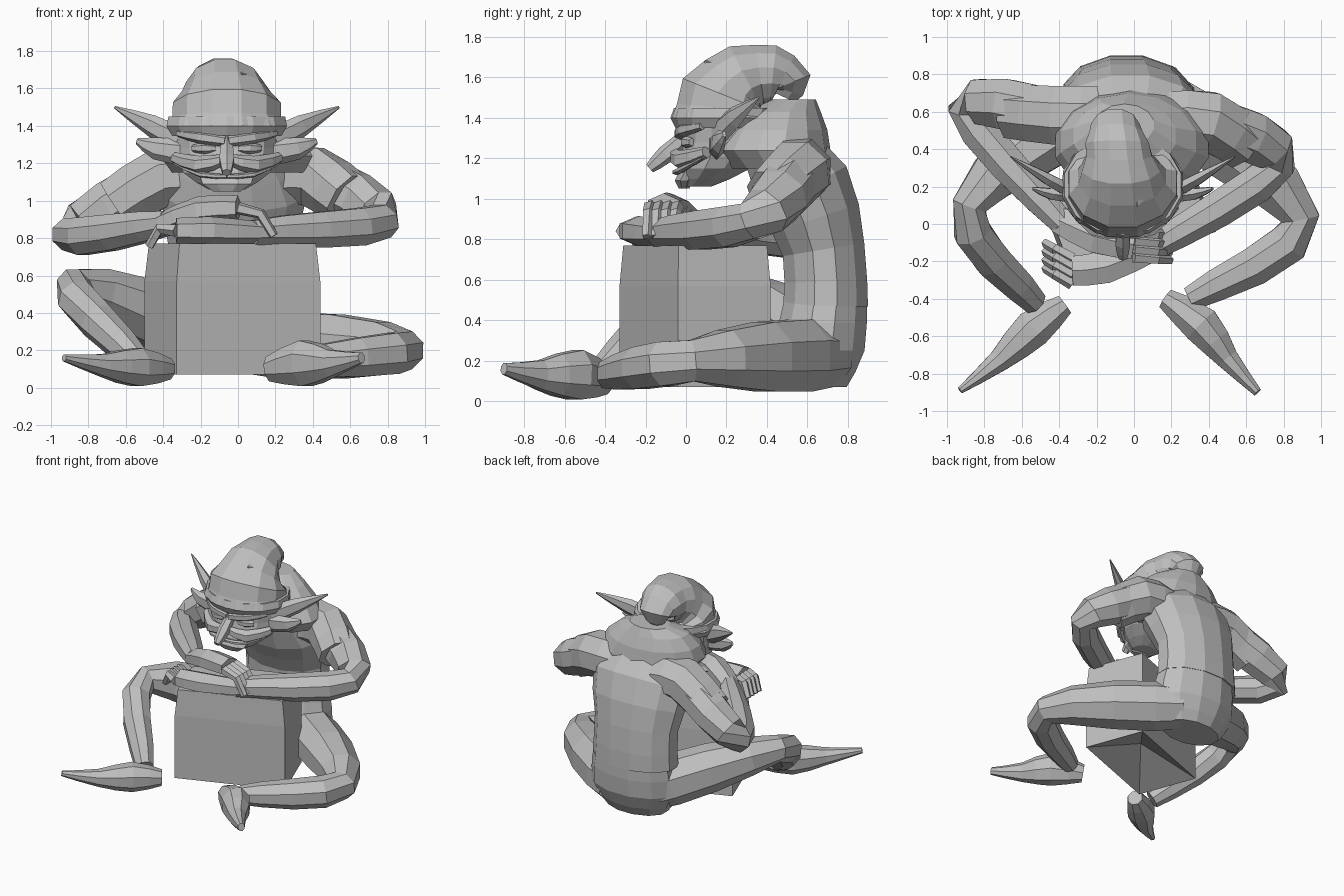
import bpy, bmesh, math
from mathutils import Vector

cube = bpy.data.objects.get("Cube")
if cube:
    bpy.data.objects.remove(cube, do_unlink=True)

grey = bpy.data.materials.new("plain grey")
grey.use_nodes = True
tone = (.52, .52, .52, 1)
grey.diffuse_color = tone
grey.node_tree.nodes["Principled BSDF"].inputs["Base Color"].default_value = tone

ACROSS, UP = Vector((1, 0, 0)), Vector((0, 0, 1))
MID = -.06  # the head sits slightly off centre


def finish(name, mesh_builder):
    bmesh.ops.recalc_face_normals(mesh_builder, faces=mesh_builder.faces)
    mesh = bpy.data.meshes.new(name)
    mesh_builder.to_mesh(mesh)
    mesh_builder.free()
    mesh.materials.append(grey)
    part = bpy.data.objects.new(name, mesh)
    bpy.context.scene.collection.objects.link(part)


def bridge(builder, lower, upper):
    for k in range(len(lower)):
        builder.faces.new((lower[k - 1], lower[k], upper[k], upper[k - 1]))


def smooth_path(joints, steps, swell):
    """Curve through (x, y, z, radius) joints, thickened between them."""
    joints = [Vector(joint) for joint in joints]
    joints = [joints[0], *joints, joints[-1]]
    path = []
    for a, b, c, d in zip(joints, joints[1:], joints[2:], joints[3:]):
        for k in range(steps):
            t = k / steps
            spot = b + ((c - a) * t + (2 * a - 5 * b + 4 * c - d) * t**2 + (3 * b - 3 * c + d - a) * t**3) / 2
            spot.w *= 1 + swell * math.sin(math.pi * t)
            path.append(spot)
    return path + [joints[-1]]


def tube(name, *joints, sides=8, steps=3, aspect=1, swell=0, ripple=0, across=None, level=False):
    """Loft elliptical rings along a smooth path through the joints."""
    builder = bmesh.new()
    path = smooth_path(joints, steps, swell)
    rings = []
    for i, spot in enumerate(path):
        ahead = (path[min(i + 1, len(path) - 1)] - path[max(i - 1, 0)]).xyz.normalized()
        if level:
            ahead = UP
        wide = across or ahead.cross(UP).normalized()
        tall = wide.cross(ahead).normalized() * aspect
        radius = spot.w * (1 + ripple * (-1) ** i)
        angles = [math.tau * (k + .5) / sides for k in range(sides)]
        rings.append([builder.verts.new(spot.xyz + radius * (wide * math.cos(a) + tall * math.sin(a)))
                      for a in angles])
    for lower, upper in zip(rings, rings[1:]):
        bridge(builder, lower, upper)
    builder.faces.new(rings[0])
    builder.faces.new(rings[-1])
    finish(name, builder)


# Box: turned, tapered near the top, hollowed underneath
builder = bmesh.new()
centre = Vector((-.03, .045, 0))
turn = math.radians(20.6)
length = Vector((math.cos(turn), math.sin(turn), 0)) * .41
depth = Vector((-math.sin(turn), math.cos(turn), 0)) * .245
corners = (-length - depth, length - depth, length + depth, depth - length)
levels = [[builder.verts.new(centre + corner * scale + UP * height) for corner in corners]
          for height, scale in ((.07, 1), (.57, 1), (.77, .95))]
for lower, upper in zip(levels, levels[1:]):
    bridge(builder, lower, upper)
builder.faces.new(levels[-1])
hollow = builder.verts.new(centre + UP * .24)
for k in range(4):
    builder.faces.new((levels[0][k - 1], levels[0][k], hollow))
finish("box", builder)

# Body
tube("hips", (-.02, .64, .07, .25), (-.02, .66, .25, .36), (-.03, .69, .5, .33),
     sides=12, steps=2, aspect=.64, across=ACROSS, level=True)
tube("tunic", (-.04, .69, .47, .35), (-.04, .68, .75, .34), (-.02, .58, 1.05, .4), (-.02, .42, 1.28, .27),
     sides=12, steps=2, aspect=.62, across=ACROSS)
tube("cowl", (0, .46, 1.15, .36), (-.01, .42, 1.24, .42), (-.03, .44, 1.34, .37), (-.05, .47, 1.43, .28),
     (-.05, .53, 1.49, .16), sides=14, steps=1, aspect=.7, across=ACROSS, level=True)

# Legs: the left lies flat, the right has its knee raised
tube("left_leg", (.1, .69, .23, .17), (.89, .03, .2, .11), (.3, -.4, .13, .07), swell=.3, steps=4)
tube("right_leg", (-.12, .69, .25, .17), (-.88, .1, .54, .1), (-.53, -.42, .14, .07), swell=.3, steps=4)
tube("left_foot", (.17, -.4, .1, .06), (.36, -.54, .13, .11), (.5, -.72, .13, .065), (.66, -.9, .16, .025),
     steps=2, aspect=1.2)
tube("right_foot", (-.37, -.43, .1, .06), (-.54, -.56, .11, .11), (-.72, -.73, .12, .065),
     (-.93, -.89, .16, .02), steps=2)


# Arms with short sleeves
def arm(side, shoulder, elbow, wrist):
    tube(side + "_arm", shoulder, elbow, wrist, swell=.25, steps=4)
    shoulder, elbow = Vector(shoulder), Vector(elbow)
    collar = shoulder.copy()
    collar.x /= 2
    cuff = shoulder.lerp(elbow, .5)
    for ring in (collar, shoulder, cuff):
        ring.w += .04
    tube(side + "_sleeve", collar, shoulder, cuff, steps=2)


arm("left", (.4, .55, 1.13, .13), (.77, .32, .89, .1), (.08, -.14, .83, .07))
arm("right", (-.4, .58, 1.13, .13), (-.9, .62, .82, .1), (-.38, 0, .88, .07))


# Hands, one resting over the other
def hand(side, wrist, palm, knuckles, reach):
    tube(side + "_hand", wrist, palm, knuckles, sides=6, steps=2, aspect=.75)
    start, reach = Vector(knuckles).xyz, Vector(reach)
    for i in range(4):
        base = start + Vector((0, .045 * (i - 1.5), 0))
        bend, tip = base + reach, base + reach * 1.6 - UP * .1
        tube(f"{side}_finger_{i}", (*base, .035), (*bend, .03), (*tip, .025), sides=5, steps=1)
    thumb = Vector(palm).xyz + Vector((0, reach.x * .6, 0))
    tube(side + "_thumb", (*palm[:3], .035), (*thumb, .03), (*(thumb + reach), .02), sides=5, steps=1)


hand("left", (.1, -.13, .83, .08), (-.15, -.23, .84, .1), (-.33, -.25, .84, .09), (-.09, .05, .01))
hand("right", (-.4, .02, .88, .08), (-.2, -.07, .95, .1), (0, -.11, .96, .09), (.12, -.01, -.03))

# Head
tube("head", (MID, .05, 1.06, .1), (MID, .14, 1.15, .24), (MID, .2, 1.28, .28), (MID, .2, 1.45, .29),
     sides=12, steps=2, aspect=.77, across=ACROSS, level=True)
tube("chin", (MID, -.01, 1.05, .08), (MID, -.01, 1.09, .14), (MID, .02, 1.14, .16),
     steps=1, aspect=.35, across=ACROSS, level=True)
tube("nose", (MID, .02, 1.33, .03), (MID, -.1, 1.22, .045), (MID, -.18, 1.15, .025),
     sides=6, steps=2, across=ACROSS)


# Paired face parts, placed outward from the middle of the head
def pair(name, *joints, **shape):
    for side, sign in (("left", 1), ("right", -1)):
        placed = [(MID + sign * x, y, z, r) for x, y, z, r in joints]
        tube(f"{side}_{name}", *placed, sides=6, steps=2, **shape)


pair("brow", (.01, -.03, 1.32, .03), (.14, -.01, 1.34, .035), (.26, .08, 1.36, .02))
pair("eye", (.06, 0, 1.28, .02), (.12, 0, 1.28, .03), (.18, .03, 1.28, .02))
pair("cheek", (.02, -.05, 1.22, .03), (.15, -.02, 1.19, .05), (.28, .1, 1.23, .03))
pair("grin", (0, -.05, 1.13, .02), (.14, -.03, 1.14, .025), (.28, .08, 1.2, .01), aspect=.6)
pair("ear", (.25, .16, 1.32, .04), (.4, .24, 1.4, .035), (.6, .36, 1.5, .004), aspect=1.7)
pair("ear_lobe", (.24, .15, 1.26, .04), (.38, .16, 1.28, .035), (.48, .19, 1.32, .01), aspect=1.7)

# Cap with stepped folds and a drooping tip
tube("cap_band", (MID, .2, 1.35, .3), (MID, .2, 1.4, .33), (MID, .21, 1.45, .32),
     sides=14, steps=1, aspect=.84, across=ACROSS, level=True)
tube("cap", (MID, .21, 1.4, .32), (MID, .22, 1.5, .29), (-.07, .3, 1.59, .21), (-.09, .43, 1.61, .17),
     (-.1, .51, 1.57, .13), (-.1, .49, 1.5, .06),
     sides=12, steps=2, aspect=.88, ripple=.03, across=ACROSS)
for i in range(3):
    x, y, z = MID + .08 * (-1) ** i, .06 * i, 1.5 + .08 * i
    reach = .12 - .02 * i
    tube(f"cap_fold_{i}", (x - reach, y + .08, z, .01), (x, y, z, .035), (x + reach, y + .08, z, .01),
         sides=5, steps=1)
